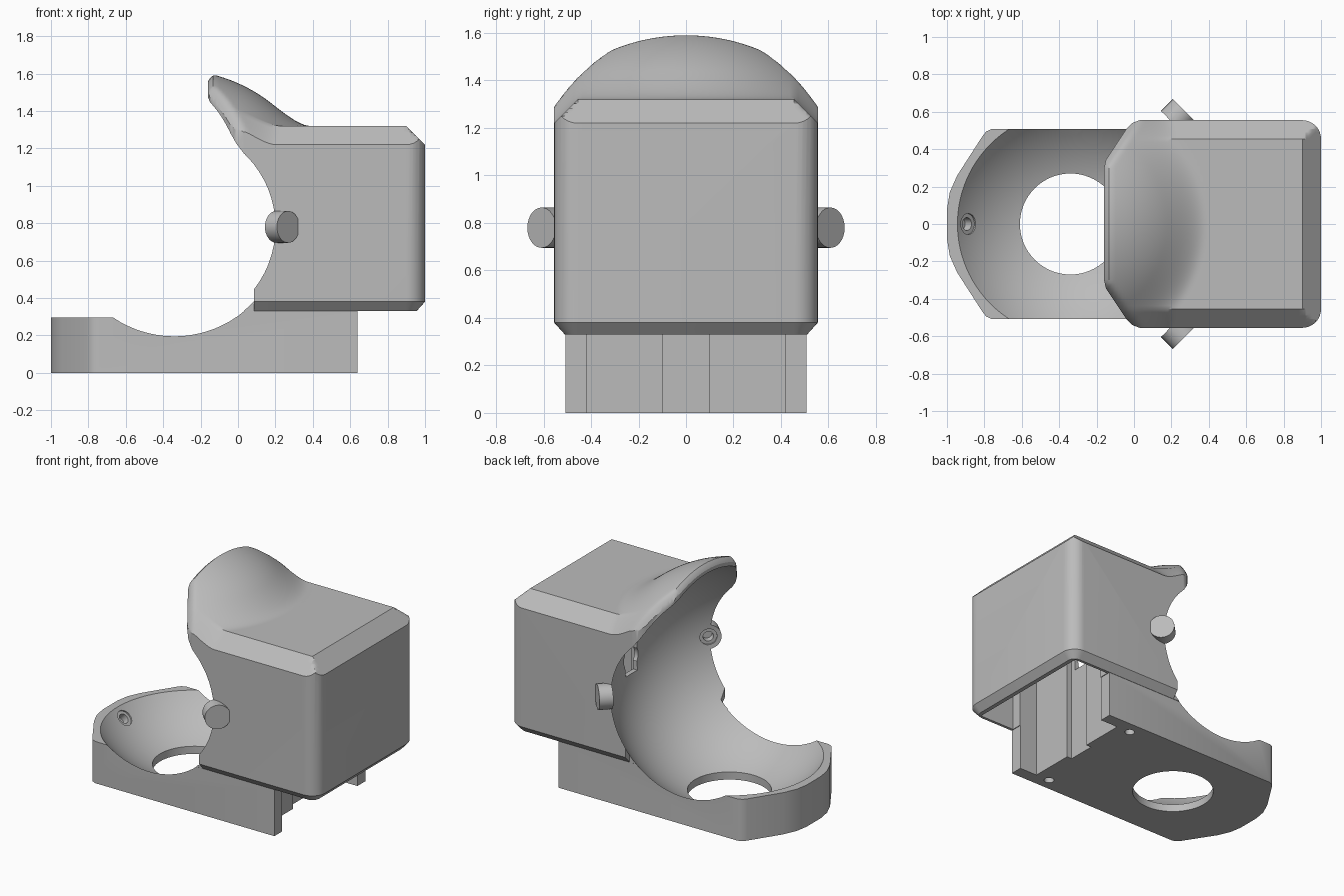
import bpy, bmesh, math
from mathutils import Vector

cube = bpy.data.objects.get("Cube")
if cube:
    bpy.data.objects.remove(cube, do_unlink=True)

CENTRE = Vector((-0.34, 0, 0.78))   # middle of the ball socket
BALL, HOOD = 0.775, 0.84            # socket radius, hood outer radius
HALF = 0.555                        # half width of the cover
TOP = 1.32


def loft(name, rings):
    """Closed solid through matching rings of points."""
    bm = bmesh.new()
    rows = [[bm.verts.new(p) for p in ring] for ring in rings]
    n = len(rows[0])
    for a, b in zip(rows, rows[1:]):
        for i in range(n):
            j = (i + 1) % n
            bm.faces.new((a[i], a[j], b[j], b[i]))
    bm.faces.new(rows[0])
    bm.faces.new(rows[-1])
    bmesh.ops.recalc_face_normals(bm, faces=bm.faces)
    mesh = bpy.data.meshes.new(name)
    bm.to_mesh(mesh)
    bm.free()
    ob = bpy.data.objects.new(name, mesh)
    bpy.context.collection.objects.link(ob)
    return ob


def box(name, x0, x1, y0, y1, z0, z1):
    return loft(name, [[(x0, y0, z), (x1, y0, z), (x1, y1, z), (x0, y1, z)]
                       for z in (z0, z1)])


def rod(name, start, end, radius):
    start, end = Vector(start), Vector(end)
    axis = end - start
    bpy.ops.mesh.primitive_cylinder_add(
        vertices=32, radius=radius, depth=axis.length, location=(start + end) / 2,
        rotation=axis.to_track_quat('Z', 'Y').to_euler())
    ob = bpy.context.object
    ob.name = name
    return ob


def combine(target, tool, operation):
    """Apply a boolean and discard the tool."""
    tool.hide_render = True
    mod = target.modifiers.new("combine", 'BOOLEAN')
    mod.operation, mod.object, mod.solver = operation, tool, 'EXACT'
    bpy.ops.object.select_all(action='DESELECT')
    target.select_set(True)
    bpy.context.view_layer.objects.active = target
    bpy.ops.object.modifier_apply(modifier=mod.name)
    bpy.data.objects.remove(tool, do_unlink=True)


def mirrored(half):
    """Outline from its +y half, listed from -x to +x."""
    return half + [(x, -y) for x, y in reversed(half)]


# Cover outline with rounded rear corners and a tapered front
def cover_outline(inset):
    r = 0.1 - inset
    half = [(-0.16, 0.3), (-0.15, 0.345), (-0.04, 0.51), (-0.01, 0.54 - inset),
            (0.03, HALF - inset)]
    for k in range(9):
        a = math.pi / 2 * (1 - k / 8)
        half.append((0.9 + r * math.cos(a), HALF - 0.1 + r * math.sin(a)))
    return mirrored(half)


# Height of the cover: chamfered lid blended into the round hood
def lid_height(x, y):
    edge = min(HALF - abs(y), 1 - x)
    lid = TOP - max(0, 0.1 - edge)
    rho2 = (x - CENTRE.x) ** 2 + y * y
    hood = CENTRE.z + math.sqrt(max(0, HOOD ** 2 - rho2))
    lip = min(x + 0.16, (0.82 * (x + 0.16) + 0.57 * (0.32 - abs(y))))
    hood -= 0.04 * max(0, 1 - lip / 0.04) ** 2
    k = 0.12
    h = max(k - abs(lid - hood), 0) / k
    return max(lid, hood) + h * h * k / 4


# Cover
housing = loft("ball_housing", [[(x, y, z) for x, y in cover_outline(i)]
                                for z, i in ((0.33, 0.045), (0.38, 0), (1.8, 0))])
step = 0.0175
rings = []
for i in range(71):
    x = -0.185 + step * i
    row = [(x, step * j, lid_height(x, step * j)) for j in range(-34, 35)]
    rings.append(row + [(x, 34 * step, 0), (x, -34 * step, 0)])
combine(housing, loft("lid_shape", rings), 'INTERSECT')
for s in (-1, 1):
    y0, y1 = sorted((s * 0.511, s * 0.7))
    combine(housing, box("cheek_cut", -0.5, 0.085, y0, y1, 0.2, 0.45), 'DIFFERENCE')

# Base plate
outline = mirrored([(-1, 0.08), (-0.985, 0.17), (-0.945, 0.26), (-0.81, 0.47),
                    (-0.79, 0.495), (-0.76, 0.508), (0.64, 0.508)])
base = loft("base", [[(x, y, z) for x, y in outline] for z in (0, 0.6)])
combine(base, box("base_top_cut", -1.2, -0.1, -0.7, 0.7, 0.295, 0.9), 'DIFFERENCE')
combine(housing, base, 'UNION')

# Bearing mounts on both sides
directions = [Vector((1, s, 0)).normalized() for s in (-1, 1)]
for d in directions:
    combine(housing, rod("bearing_mount", CENTRE + d * 0.7, CENTRE + d * 0.86, 0.085),
            'UNION')

# Ball socket and floor opening
bpy.ops.mesh.primitive_uv_sphere_add(segments=96, ring_count=48, radius=BALL,
                                     location=CENTRE)
combine(housing, bpy.context.object, 'DIFFERENCE')
bpy.ops.mesh.primitive_cylinder_add(vertices=64, radius=0.27, depth=0.6,
                                    location=(CENTRE.x, 0, 0.1))
combine(housing, bpy.context.object, 'DIFFERENCE')

# Hollow rear, open underneath, with side prongs and a sensor channel
combine(housing, box("rear_cavity", 0.5, 0.92, -0.42, 0.42, -0.1, 1.2), 'DIFFERENCE')
combine(housing, box("wide_cavity", 0.645, 0.925, -0.49, 0.49, -0.11, 1.19), 'DIFFERENCE')
combine(housing, box("sensor_channel", 0.46, 0.55, -0.1, 0.1, -0.12, 1.18), 'DIFFERENCE')

# Sensor window
window = rod("sensor_window", (0.3, 0, CENTRE.z), (0.6, 0, CENTRE.z), 0.08)
for v in window.data.vertices:
    v.co.x *= 1.0
window.data.update()
combine(housing, window, 'DIFFERENCE')
combine(housing, box("window_slot", 0.31, 0.61, -0.065, 0.065, 0.67, 0.89), 'DIFFERENCE')

# Bearing seats and screw holes
for d in directions + [Vector((-1, 0, -1)).normalized()]:
    combine(housing, rod("seat_ring", CENTRE + d * 0.7, CENTRE + d * 0.782, 0.056),
            'DIFFERENCE')
    combine(housing, rod("seat_hole", CENTRE + d * 0.7, CENTRE + d * 0.83, 0.034),
            'DIFFERENCE')
for s in (-1, 1):
    combine(housing, rod("screw_hole", (0.39, s * 0.42, -0.1), (0.39, s * 0.42, 0.2), 0.033),
            'DIFFERENCE')

# Colour and shading
grey = bpy.data.materials.new("plain_grey")
grey.use_nodes = True
colour = (0.5, 0.5, 0.5, 1)
grey.diffuse_color = colour
grey.node_tree.nodes["Principled BSDF"].inputs["Base Color"].default_value = colour
housing.data.materials.clear()
housing.data.materials.append(grey)
for f in housing.data.polygons:
    f.material_index = 0
bpy.ops.object.select_all(action='DESELECT')
housing.select_set(True)
bpy.context.view_layer.objects.active = housing
bpy.ops.object.shade_smooth_by_angle(angle=math.radians(30))
